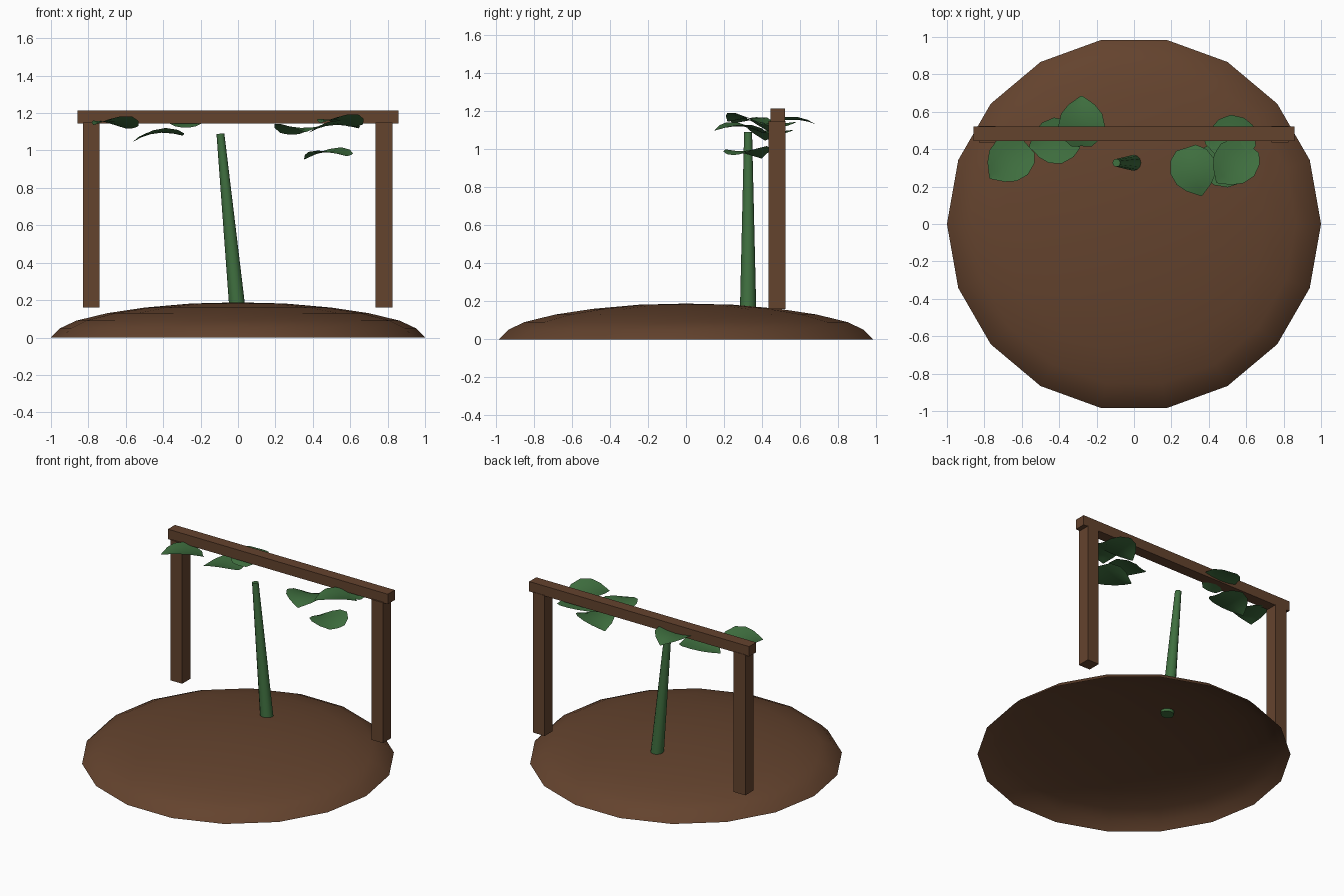
import bpy
import bmesh
from math import cos, sin, pi, radians
from mathutils import Matrix, Vector

cube = bpy.data.objects.get("Cube")
if cube:
    bpy.data.objects.remove(cube)


def material(name, color):
    m = bpy.data.materials.new(name)
    m.use_nodes = True
    m.diffuse_color = (*color, 1)
    m.node_tree.nodes["Principled BSDF"].inputs["Base Color"].default_value = (*color, 1)
    return m


soil = material("soil brown", (0.127, 0.056, 0.027))
wood = material("wood brown", (0.127, 0.056, 0.027))
green = material("leaf green", (0.05, 0.16, 0.05))


def finish(name, bm, mat, smooth_angle=None):
    mesh = bpy.data.meshes.new(name)
    bm.to_mesh(mesh)
    bm.free()
    mesh.materials.append(mat)
    obj = bpy.data.objects.new(name, mesh)
    bpy.context.collection.objects.link(obj)
    if smooth_angle:
        bpy.ops.object.select_all(action="DESELECT")
        obj.select_set(True)
        bpy.context.view_layer.objects.active = obj
        bpy.ops.object.shade_smooth_by_angle(angle=radians(smooth_angle))
    return obj


# Low soil mound: an open shell swept from rings
bm = bmesh.new()
SIDES = 18
rings = []
for r, z in [(1.0, 0), (0.95, 0.05), (0.865, 0.09), (0.7, 0.13), (0.5, 0.16), (0.25, 0.182)]:
    rings.append([bm.verts.new((r * cos(2 * pi * i / SIDES), r * sin(2 * pi * i / SIDES), z))
                  for i in range(SIDES)])
for low, high in zip(rings, rings[1:]):
    for i in range(SIDES):
        j = (i + 1) % SIDES
        bm.faces.new((low[i], low[j], high[j], high[i]))
top = bm.verts.new((0, 0, 0.188))
for i in range(SIDES):
    bm.faces.new((rings[-1][i], rings[-1][(i + 1) % SIDES], top))
finish("soil_mound", bm, soil, 60)


# Wooden frame
def box(name, center, size):
    bm = bmesh.new()
    bmesh.ops.create_cube(bm, size=1, matrix=Matrix.Translation(center) @ Matrix.Diagonal((*size, 1)))
    finish(name, bm, wood)


for side, x in (("left", 0.78), ("right", -0.785)):
    box(side + "_post", (x, 0.48, 0.655), (0.09, 0.09, 0.99))
box("top_beam", (0, 0.483, 1.18), (1.715, 0.078, 0.07))

# Leaning, tapered stem
foot, tip = Vector((-0.003, 0.327, 0.15)), Vector((-0.094, 0.327, 1.09))
axis = tip - foot
bm = bmesh.new()
bmesh.ops.create_cone(
    bm, cap_ends=True, segments=12, radius1=0.043, radius2=0.021, depth=axis.length,
    matrix=Matrix.Translation((foot + tip) / 2) @ axis.to_track_quat("Z", "Y").to_matrix().to_4x4())
finish("stem", bm, green, 40)


# Broad pointed leaves, arched lengthwise and slightly cupped across
def leaf(name, center, heading, pitch, roll, length=0.27):
    bm = bmesh.new()
    rows = []
    for t, half in [(-0.5, 0.055), (-0.35, 0.1), (-0.1, 0.125), (0.15, 0.11), (0.33, 0.07), (0.5, 0.004)]:
        rows.append([bm.verts.new((t * length, s * half,
                                   0.012 - 0.12 * t * t + 0.016 * s * s * (half / 0.125)))
                     for s in (-1, -0.5, 0, 0.5, 1)])
    for a, b in zip(rows, rows[1:]):
        for k in range(4):
            bm.faces.new((a[k], b[k], b[k + 1], a[k + 1]))
    bm.transform(Matrix.Translation(center) @ Matrix.Rotation(radians(heading), 4, "Z")
                 @ Matrix.Rotation(radians(-pitch), 4, "Y") @ Matrix.Rotation(radians(roll), 4, "X"))
    finish(name, bm, green, 60)


leaf("right_leaf_outer", (-0.67, 0.335, 1.145), 221, 4, 6)
leaf("right_leaf_low", (-0.43, 0.44, 1.082), 190, -7, 4)
leaf("right_leaf_back", (-0.28, 0.55, 1.145), 90, 2, 0)
leaf("left_leaf_inner", (0.32, 0.28, 1.11), -72, 3, -3)
leaf("left_leaf_top", (0.535, 0.32, 1.155), 226, 4, 6)
leaf("left_leaf_back", (0.51, 0.455, 1.125), 188, -5, 4)
leaf("left_leaf_low", (0.47, 0.33, 0.98), 150, -4, -4)
